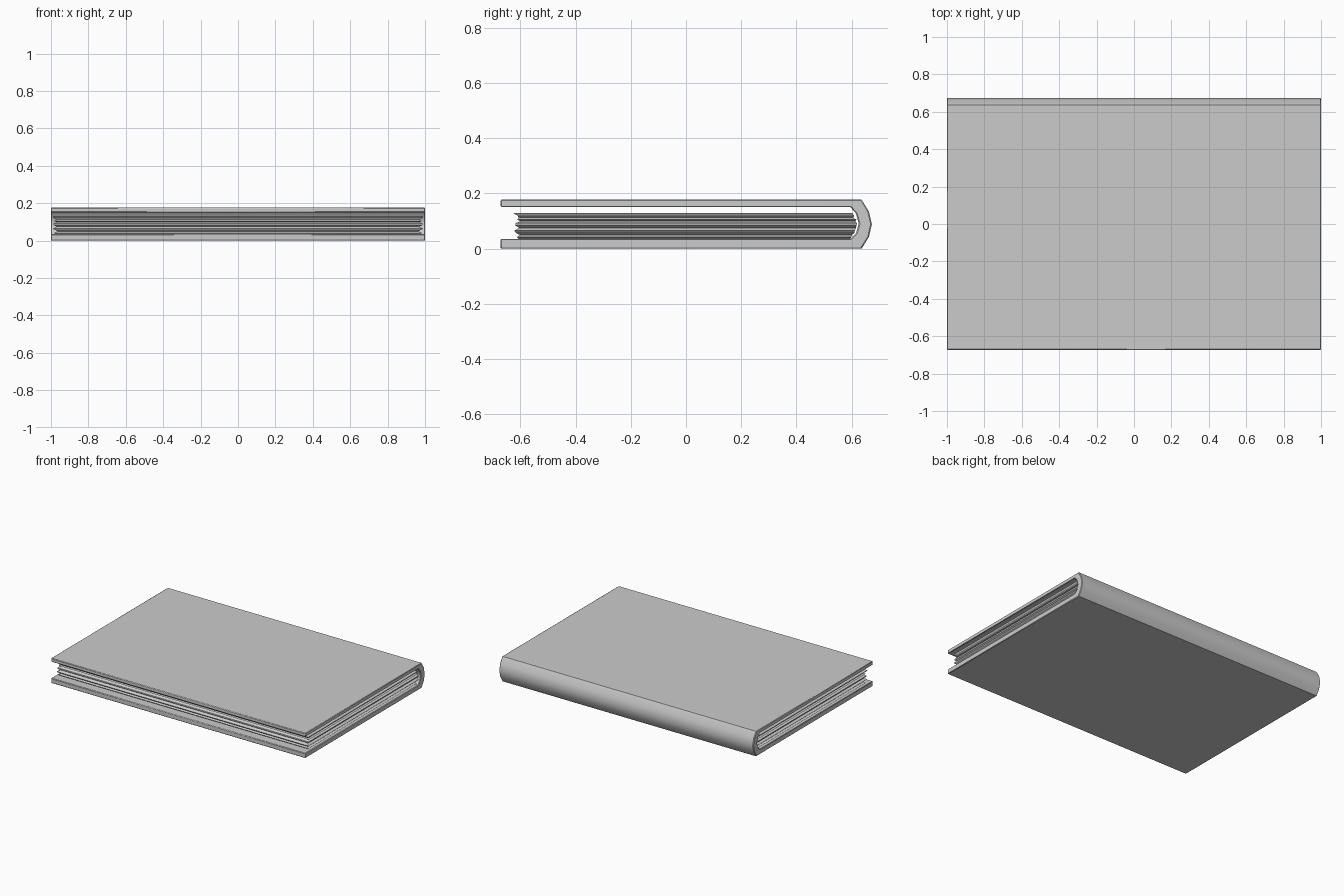
import bpy, bmesh, math

if "Cube" in bpy.data.objects:
    bpy.data.objects.remove(bpy.data.objects["Cube"])


def make_object(name, bm):
    bmesh.ops.recalc_face_normals(bm, faces=bm.faces)
    mesh = bpy.data.meshes.new(name)
    bm.to_mesh(mesh)
    bm.free()
    obj = bpy.data.objects.new(name, mesh)
    bpy.context.collection.objects.link(obj)
    bpy.context.view_layer.objects.active = obj
    obj.select_set(True)
    return obj


# Cover: two boards and a rounded spine, paired outer / inner (y, z) outlines
outer = [(-0.673, 0.0), (0.637, 0.0), (0.663, 0.042), (0.674, 0.088),
         (0.663, 0.135), (0.637, 0.177), (-0.673, 0.177)]
inner = [(-0.673, 0.035), (0.595, 0.035), (0.616, 0.055), (0.626, 0.09),
         (0.616, 0.127), (0.595, 0.151), (-0.673, 0.151)]
bm = bmesh.new()
rings = []
for (oy, oz), (iy, iz) in zip(outer, inner):
    rings.append([bm.verts.new(p) for p in
                  ((-1, oy, oz), (1, oy, oz), (1, iy, iz), (-1, iy, iz))])
for a, b in zip(rings, rings[1:]):
    for i in range(4):
        j = (i + 1) % 4
        bm.faces.new((a[i], a[j], b[j], b[i]))
bm.faces.new(rings[0])
bm.faces.new(rings[-1])
cover = make_object("cover", bm)
bevel = cover.modifiers.new("soft_edges", "BEVEL")
bevel.width = 0.004
bevel.segments = 1
bevel.limit_method = "ANGLE"
bevel.angle_limit = math.radians(65)
bpy.ops.object.shade_smooth_by_angle(angle=math.radians(40))
cover.select_set(False)

# Pages: stacked rectangles (z, half width, front y, back y) giving ragged edges
layers = [(0.034, 0.97, -0.606, 0.593), (0.041, 0.985, -0.612, 0.599),
          (0.050, 0.965, -0.604, 0.602), (0.056, 0.975, -0.615, 0.610),
          (0.060, 0.985, -0.620, 0.610), (0.065, 0.990, -0.622, 0.612),
          (0.075, 0.970, -0.605, 0.616), (0.083, 0.985, -0.618, 0.618),
          (0.092, 0.988, -0.618, 0.620), (0.099, 0.965, -0.600, 0.614),
          (0.105, 0.985, -0.612, 0.618), (0.112, 0.970, -0.606, 0.606),
          (0.120, 0.985, -0.612, 0.610), (0.128, 0.990, -0.625, 0.603)]
bm = bmesh.new()
rings = [[bm.verts.new((x, y, z)) for x, y in
          ((-w, f), (w, f), (w, b), (-w, b))] for z, w, f, b in layers]
for a, b in zip(rings, rings[1:]):
    for i in range(4):
        j = (i + 1) % 4
        bm.faces.new((a[i], a[j], b[j], b[i]))
bm.faces.new(rings[0])
bm.faces.new(rings[-1])
make_object("pages", bm)
